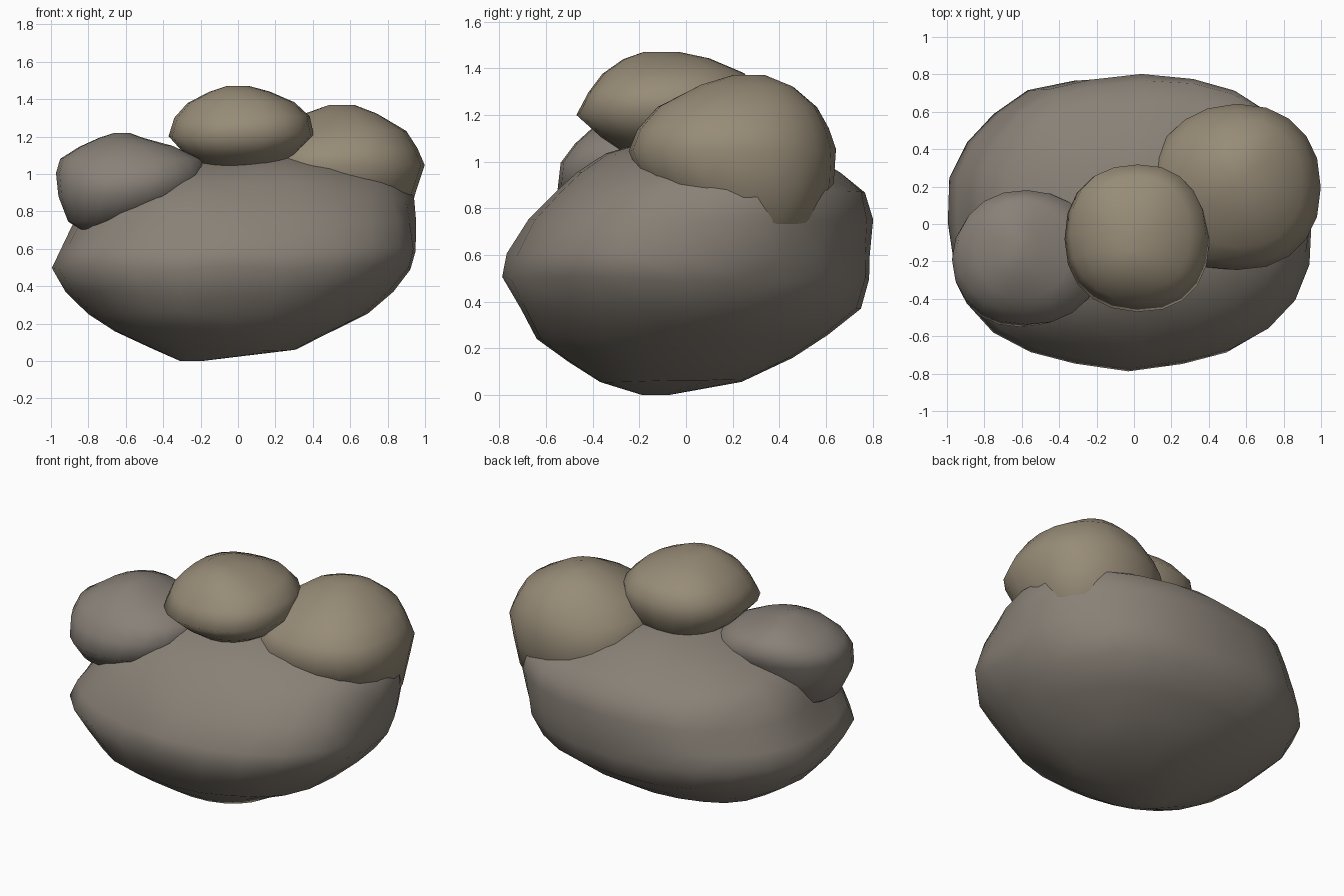
import bpy, bmesh
from math import sin, cos, tau, copysign
from mathutils import Vector, noise


def material(name, rgb):
    m = bpy.data.materials.new(name)
    m.diffuse_color = (*rgb, 1)
    return m


def rock(name, levels, mat, sides=20, power=2.25, rough=0.03, seed=0.0):
    """Loft rounded sections; each level is z, x_min, x_max, y_min, y_max."""
    bm = bmesh.new()
    rings = []
    last = len(levels) - 1
    for k, (z, x0, x1, y0, y1) in enumerate(levels):
        cx, cy = (x0 + x1) / 2, (y0 + y1) / 2
        rx, ry = (x1 - x0) / 2, (y1 - y0) / 2
        ring = []
        for i in range(sides):
            a = tau * i / sides
            ux = copysign(abs(cos(a)) ** (2 / power), cos(a))
            uy = copysign(abs(sin(a)) ** (2 / power), sin(a))
            x, y = ux * rx, uy * ry
            n = noise.noise(Vector((cx + x, cy + y, z)) * 2.6 + Vector((seed, seed, seed)))
            f = 1 + rough * n
            dz = 0 if k in (0, last) else rough * 0.6 * n
            ring.append(bm.verts.new((cx + x * f, cy + y * f, z + dz)))
        rings.append(ring)
    for a, b in zip(rings, rings[1:]):
        for i in range(sides):
            j = (i + 1) % sides
            bm.faces.new((a[i], a[j], b[j], b[i]))
    # close the ends
    bm.faces.new(rings[0][::-1])
    bm.faces.new(rings[-1])
    bmesh.ops.triangulate(bm, faces=bm.faces[:])
    bmesh.ops.recalc_face_normals(bm, faces=bm.faces[:])
    for f in bm.faces:
        f.smooth = True
    me = bpy.data.meshes.new(name)
    bm.to_mesh(me)
    bm.free()
    me.materials.append(mat)
    ob = bpy.data.objects.new(name, me)
    bpy.context.collection.objects.link(ob)
    return ob


dark = material("dark_stone", (0.25, 0.22, 0.185))
grey = material("grey_stone", (0.25, 0.22, 0.19))
tan = material("tan_stone", (0.31, 0.26, 0.185))

# large base boulder
rock("base_boulder", [
    (0.00, -0.31, -0.19, -0.19, -0.07),
    (0.06, -0.45, 0.31, -0.37, 0.24),
    (0.15, -0.65, 0.47, -0.51, 0.45),
    (0.25, -0.80, 0.69, -0.65, 0.60),
    (0.37, -0.92, 0.83, -0.71, 0.75),
    (0.50, -1.00, 0.94, -0.78, 0.79),
    (0.60, -0.96, 0.97, -0.76, 0.79),
    (0.75, -0.88, 0.96, -0.67, 0.80),
    (0.87, -0.82, 0.93, -0.55, 0.77),
    (0.95, -0.70, 0.83, -0.46, 0.66),
    (1.03, -0.50, 0.66, -0.34, 0.52),
    (1.09, -0.22, 0.38, -0.14, 0.34),
    (1.11, -0.05, 0.20, 0.00, 0.20)], dark, sides=24, rough=0.04)

# left rock
rock("left_rock", [
    (0.69, -0.82, -0.62, -0.30, -0.08),
    (0.75, -0.91, -0.46, -0.42, 0.02),
    (0.88, -0.96, -0.25, -0.55, 0.10),
    (1.00, -0.97, -0.17, -0.54, 0.16),
    (1.08, -0.95, -0.19, -0.48, 0.18),
    (1.15, -0.85, -0.34, -0.40, 0.13),
    (1.20, -0.74, -0.50, -0.28, 0.02),
    (1.22, -0.66, -0.58, -0.20, -0.08)], grey, power=2.1, seed=3.7)

# right rock
rock("right_rock", [
    (0.66, 0.40, 0.78, 0.15, 0.48),
    (0.73, 0.25, 0.90, 0.02, 0.57),
    (0.90, 0.13, 0.95, -0.18, 0.63),
    (1.05, 0.10, 1.00, -0.25, 0.64),
    (1.14, 0.14, 0.96, -0.21, 0.61),
    (1.23, 0.22, 0.90, -0.12, 0.56),
    (1.32, 0.35, 0.74, 0.06, 0.46),
    (1.37, 0.49, 0.62, 0.20, 0.34)], tan, seed=8.1)

# top rock
rock("top_rock", [
    (1.00, -0.10, 0.15, -0.18, 0.14),
    (1.04, -0.20, 0.21, -0.27, 0.21),
    (1.10, -0.28, 0.31, -0.36, 0.27),
    (1.20, -0.37, 0.40, -0.47, 0.31),
    (1.30, -0.34, 0.38, -0.42, 0.32),
    (1.38, -0.27, 0.30, -0.36, 0.25),
    (1.44, -0.15, 0.17, -0.27, 0.10),
    (1.47, -0.06, 0.06, -0.18, -0.03)], tan, seed=5.3)
